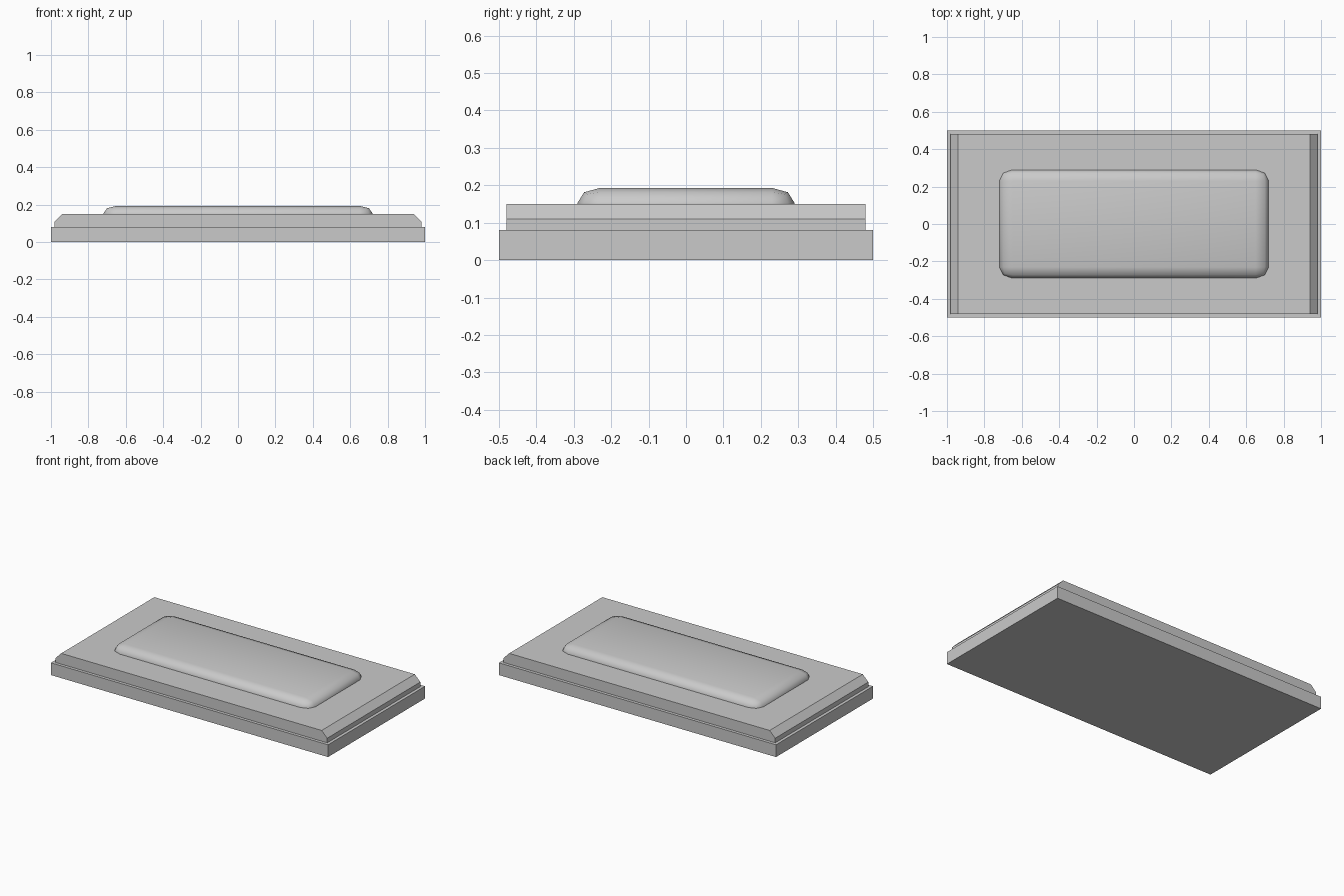
import bpy
import bmesh
import math
from mathutils import Matrix

old = bpy.data.objects.get("Cube")
if old:
    bpy.data.objects.remove(old, do_unlink=True)

GREY = (0.59, 0.59, 0.59, 1.0)
grey = bpy.data.materials.new("plain_grey")
grey.use_nodes = True
grey.diffuse_color = GREY
grey.node_tree.nodes["Principled BSDF"].inputs["Base Color"].default_value = GREY


def make_part(name, bm, smooth_angle=None):
    bmesh.ops.recalc_face_normals(bm, faces=bm.faces)
    mesh = bpy.data.meshes.new(name)
    bm.to_mesh(mesh)
    bm.free()
    mesh.materials.append(grey)
    obj = bpy.data.objects.new(name, mesh)
    bpy.context.collection.objects.link(obj)
    if smooth_angle:
        bpy.ops.object.select_all(action='DESELECT')
        obj.select_set(True)
        bpy.context.view_layer.objects.active = obj
        bpy.ops.object.shade_smooth_by_angle(angle=math.radians(smooth_angle))
    return obj


def box(width, depth, bottom, top):
    bm = bmesh.new()
    bmesh.ops.create_cube(bm, size=1)
    bmesh.ops.scale(bm, vec=(width, depth, top - bottom), verts=bm.verts)
    bmesh.ops.translate(bm, vec=(0, 0, (bottom + top) / 2), verts=bm.verts)
    return bm


# Base plate
make_part("base_plate", box(2.0, 1.0, 0, 0.08))

# Upper slab, chamfered along the top edge of both short ends
bm = box(1.96, 0.96, 0.08, 0.15)
end_edges = [e for e in bm.edges
             if all(v.co.z > 0.14 for v in e.verts)
             and e.verts[0].co.x * e.verts[1].co.x > 0
             and abs(e.verts[0].co.y - e.verts[1].co.y) > 0.5]
bmesh.ops.bevel(bm, geom=end_edges, offset=0.04, segments=1,
                affect='EDGES', profile=0.5)
make_part("upper_slab", bm)

# Raised pad: rounded in radius units, then scaled so each axis has its own radius
radius = (0.07, 0.06, 0.04)
size = (1.44, 0.58, 0.086)
bm = box(size[0] / radius[0], size[1] / radius[1],
         -size[2] / radius[2] / 2, size[2] / radius[2] / 2)
bmesh.ops.bevel(bm, geom=bm.edges[:], offset=1.0, segments=2,
                affect='EDGES', profile=0.5)
bmesh.ops.transform(bm, verts=bm.verts,
                    matrix=Matrix.Translation((0, 0, 0.15)) @ Matrix.Diagonal((*radius, 1)))
make_part("raised_pad", bm, smooth_angle=60)
